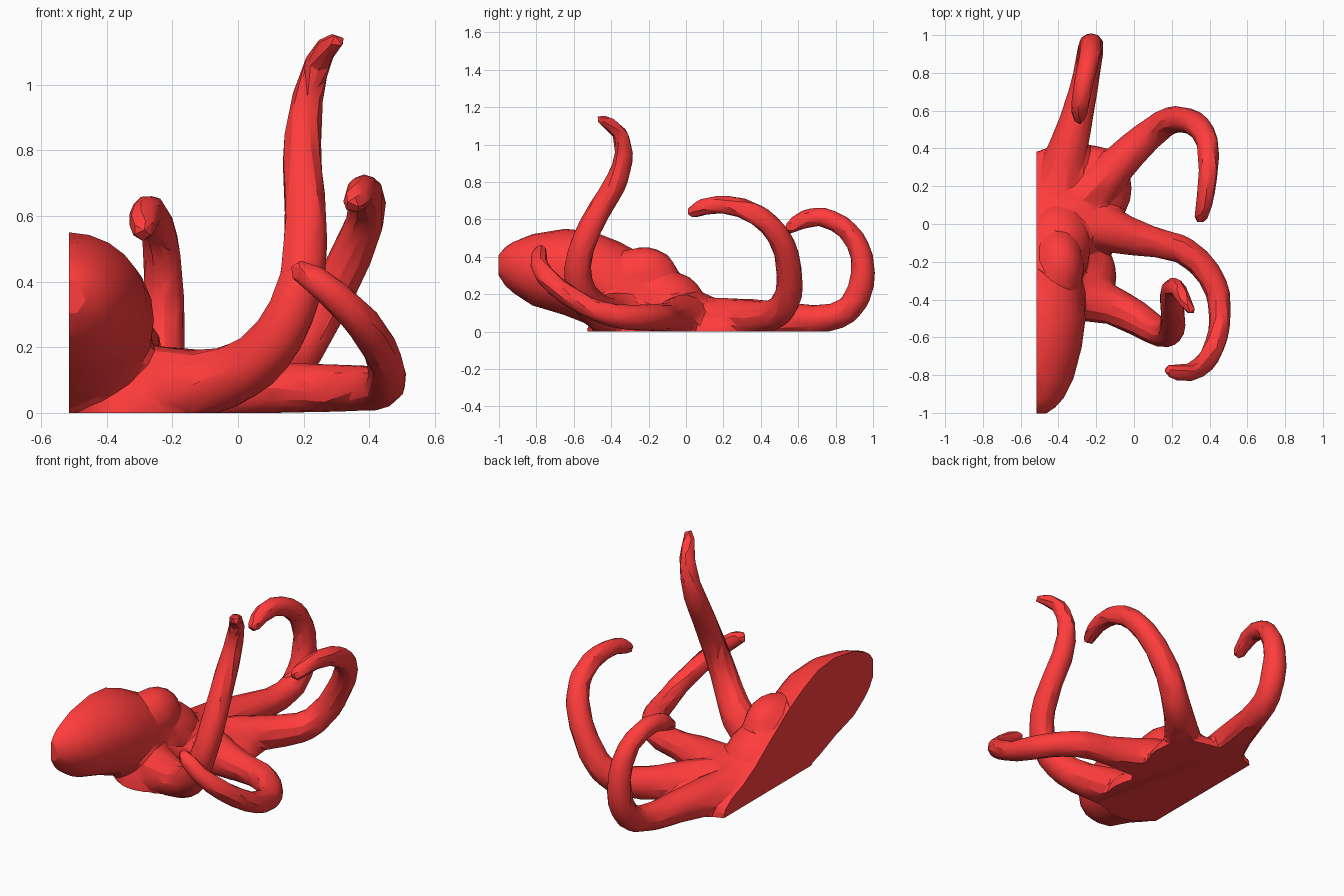
import bpy, bmesh, math
from mathutils import Vector

if "Cube" in bpy.data.objects:
    bpy.data.objects.remove(bpy.data.objects["Cube"])

CUT_X = -0.515
bm = bmesh.new()


def loft(rings):
    """Skin a list of equal rings of points and cap both ends."""
    rows = [[bm.verts.new(p) for p in ring] for ring in rings]
    n = len(rows[0])
    for a, b in zip(rows, rows[1:]):
        for i in range(n):
            j = (i + 1) % n
            bm.faces.new((a[i], a[j], b[j], b[i]))
    bm.faces.new(rows[0][::-1])
    bm.faces.new(rows[-1])


def spline(keys, steps=5):
    """Catmull-Rom through keys of x, y, z, radius."""
    k = [Vector(q) for q in keys]
    k = [k[0] * 2 - k[1]] + k + [k[-1] * 2 - k[-2]]
    out = []
    for a, b, c, d in zip(k, k[1:], k[2:], k[3:]):
        for s in range(steps):
            t = s / steps
            out.append(0.5 * (2 * b + (c - a) * t + (2 * a - 5 * b + 4 * c - d) * t * t
                              + (3 * b - a - 3 * c + d) * t ** 3))
    return out + [k[-2]]


def tentacle(keys, sides=12):
    pts = spline(keys)
    pos = [Vector(p[:3]) for p in pts]
    side = None
    rings = []
    for i, p in enumerate(pos):
        d = (pos[min(i + 1, len(pos) - 1)] - pos[max(i - 1, 0)]).normalized()
        side = Vector((0, 0, 1)) if side is None else side
        side = (side - d * side.dot(d)).normalized()
        other = d.cross(side)
        rings.append([p + pts[i][3] * (side * math.cos(a) + other * math.sin(a))
                      for a in (2 * math.pi * s / sides for s in range(sides))])
    loft(rings)


def ellipsoid(centre, radii):
    made = bmesh.ops.create_uvsphere(bm, u_segments=24, v_segments=14, radius=1)["verts"]
    for v in made:
        v.co = Vector(c + r * q for c, r, q in zip(centre, radii, v.co))


# mantle and head: y, half width, bottom, top
sections = [(-1.005, .05, .30, .41), (-.97, .10, .25, .455), (-.92, .145, .205, .485),
            (-.82, .195, .14, .525), (-.65, .24, .09, .553), (-.5, .26, .03, .54),
            (-.36, .25, -.01, .485), (-.22, .225, -.08, .41), (-.06, .22, -.12, .30),
            (.08, .22, -.12, .20), (.22, .25, -.1, .12), (.38, .15, -.06, .04)]
loft([[(CUT_X + w * math.cos(a), y, (lo + hi) / 2 + (hi - lo) / 2 * math.sin(a))
       for a in (2 * math.pi * s / 24 for s in range(24))] for y, w, lo, hi in sections])

# eye bulge, neck and the webs joining the arms
ellipsoid((-.395, -.23, .30), (.13, .19, .155))
ellipsoid((-.40, -.13, .19), (.17, .22, .14))
ellipsoid((-.38, .06, 0), (.33, .36, .15))
ellipsoid((-.32, -.28, 0), (.23, .25, .16))
ellipsoid((-.22, .19, 0), (.21, .23, .125))
ellipsoid((-.36, .0, .06), (.22, .24, .16))

# four arms
tentacle([(-.42, .1, .06, .12), (-.37, .32, .065, .115), (-.315, .52, .07, .092), (-.265, .72, .07, .076),
          (-.24, .86, .115, .072), (-.228, .935, .24, .07), (-.228, .94, .40, .062), (-.238, .872, .535, .057),
          (-.265, .75, .61, .053), (-.283, .64, .605, .05), (-.29, .57, .565, .04), (-.29, .535, .545, .025)])
tentacle([(-.35, .05, .06, .12), (-.2, .19, .07, .115), (-.09, .31, .075, .10), (.01, .41, .08, .09),
          (.11, .495, .11, .08), (.19, .547, .20, .075), (.26, .552, .32, .07), (.335, .522, .46, .066),
          (.385, .44, .58, .061), (.395, .32, .655, .056), (.385, .2, .68, .05), (.37, .1, .67, .046),
          (.355, .04, .645, .038), (.352, .01, .632, .025)])
tentacle([(-.4, 0, .06, .13), (-.2, -.01, .075, .13), (-.04, -.06, .08, .105), (.12, -.10, .078, .08),
          (.25, -.135, .078, .076), (.36, -.22, .077, .072), (.435, -.34, .082, .068), (.455, -.48, .115, .06),
          (.435, -.62, .19, .057), (.38, -.73, .275, .055), (.3, -.783, .355, .05), (.23, -.785, .41, .045),
          (.185, -.775, .435, .035), (.165, -.765, .443, .022)])
tentacle([(-.42, -.25, .07, .13), (-.26, -.38, .08, .13), (-.12, -.43, .09, .105), (.0, -.49, .125, .094),
          (.1, -.555, .205, .083), (.17, -.58, .33, .074), (.203, -.55, .47, .07), (.205, -.475, .63, .066),
          (.195, -.38, .79, .062), (.207, -.335, .93, .052), (.237, -.35, 1.05, .044),
          (.27, -.41, 1.113, .037), (.30, -.455, 1.133, .028), (.315, -.475, 1.137, .018)])

bmesh.ops.recalc_face_normals(bm, faces=bm.faces)
mesh = bpy.data.meshes.new("octopus_half")
bm.to_mesh(mesh)
bm.free()
body = bpy.data.objects.new("octopus_half", mesh)
bpy.context.collection.objects.link(body)

# fuse the parts, soften the joins, reduce to coarse facets
fuse = body.modifiers.new("fuse", "REMESH")
fuse.mode, fuse.voxel_size = "VOXEL", 0.011
soft = body.modifiers.new("soften", "SMOOTH")
soft.factor, soft.iterations = 0.5, 16
low = body.modifiers.new("reduce", "DECIMATE")
low.ratio = 0.02
fused = bpy.data.meshes.new_from_object(body.evaluated_get(bpy.context.evaluated_depsgraph_get()))
body.modifiers.clear()

# flat underside and flat centre cut
bm = bmesh.new()
bm.from_mesh(fused)
for co, no in (((0, 0, 0.002), (0, 0, -1)), ((CUT_X, 0, 0), (-1, 0, 0))):
    bmesh.ops.bisect_plane(bm, geom=bm.verts[:] + bm.edges[:] + bm.faces[:],
                           plane_co=co, plane_no=no, clear_outer=True)
    bmesh.ops.holes_fill(bm, edges=[e for e in bm.edges if e.is_boundary], sides=0)
bmesh.ops.translate(bm, verts=bm.verts, vec=(0, 0, -0.002))
bmesh.ops.recalc_face_normals(bm, faces=bm.faces)
bm.to_mesh(fused)
bm.free()
body.data = fused

skin = bpy.data.materials.new("red_skin")
skin.diffuse_color = (1.0, 0.045, 0.045, 1)
skin.use_nodes = True
skin.node_tree.nodes["Principled BSDF"].inputs["Base Color"].default_value = skin.diffuse_color
fused.materials.clear()
fused.materials.append(skin)
for p in fused.polygons:
    p.material_index = 0
bpy.context.view_layer.objects.active = body
body.select_set(True)
bpy.ops.object.shade_smooth_by_angle(angle=math.radians(25))
